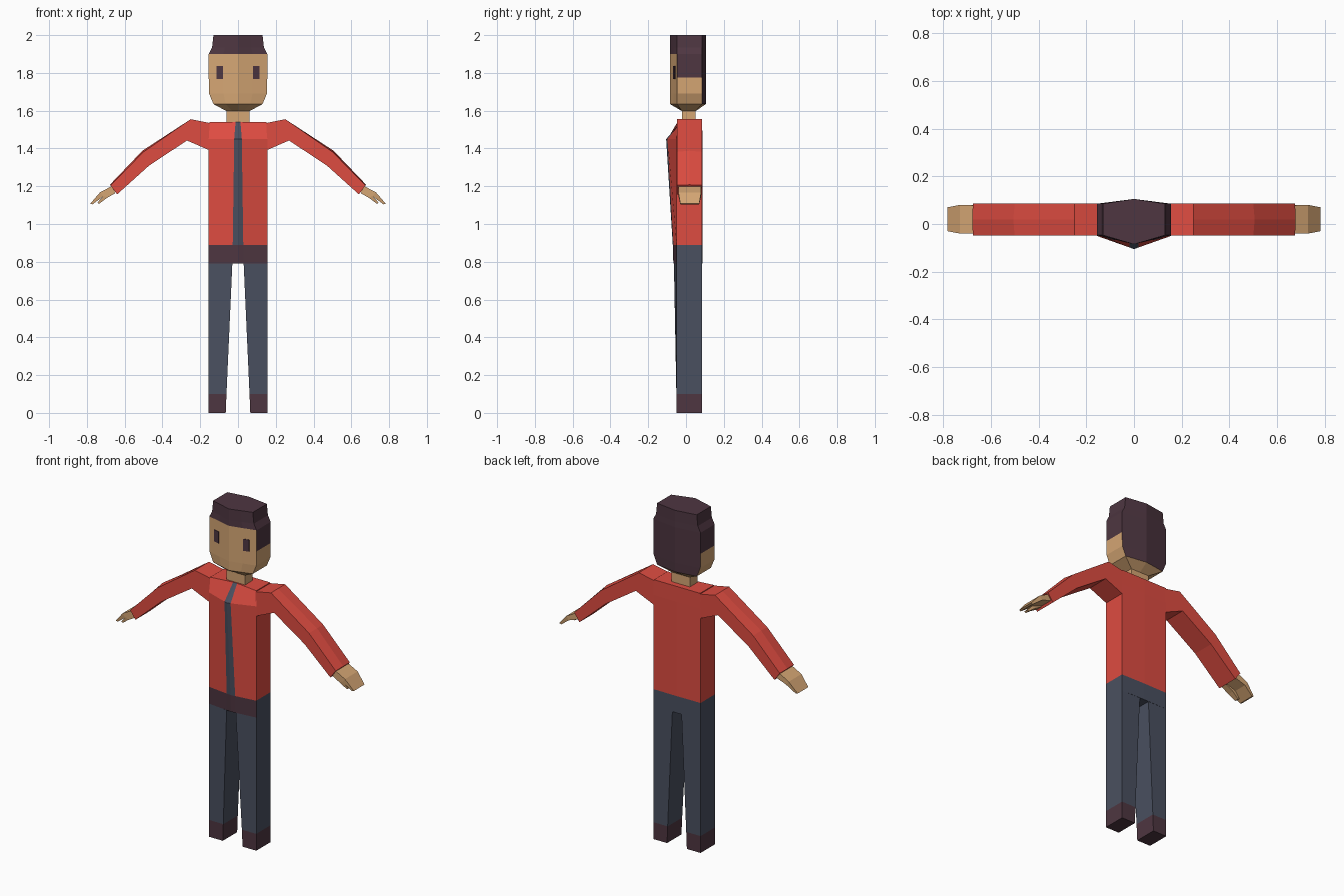
import bpy, bmesh

if "Cube" in bpy.data.objects:
    bpy.data.objects.remove(bpy.data.objects["Cube"])


def material(name, rgb):
    m = bpy.data.materials.new(name)
    m.diffuse_color = [((c / 255 + 0.055) / 1.055) ** 2.4 for c in rgb] + [1]
    m.use_nodes = True
    m.node_tree.nodes["Principled BSDF"].inputs["Base Color"].default_value = m.diffuse_color
    return m


RED = material("red_cloth", (222, 76, 65))
SKIN = material("skin", (213, 166, 116))
PLUM = material("dark_plum", (78, 54, 65))
NAVY = material("slate_navy", (74, 80, 96))


def loft(name, rings, mats, rule=lambda level, seg: 0):
    """Skin a list of equal point rings; rule picks a material per face."""
    bm = bmesh.new()
    vs = [[bm.verts.new(p) for p in r] for r in rings]
    n = len(rings[0])
    for k in range(len(rings) - 1):
        for j in range(n):
            i = (j + 1) % n
            f = bm.faces.new((vs[k][j], vs[k][i], vs[k + 1][i], vs[k + 1][j]))
            f.material_index = rule(k, j)
    bm.faces.new(vs[0]).material_index = rule(0, 0)
    bm.faces.new(vs[-1]).material_index = rule(len(rings) - 2, 0)
    bmesh.ops.recalc_face_normals(bm, faces=bm.faces[:])
    me = bpy.data.meshes.new(name)
    bm.to_mesh(me)
    bm.free()
    for m in mats:
        me.materials.append(m)
    ob = bpy.data.objects.new(name, me)
    bpy.context.collection.objects.link(ob)
    return ob


def body_ring(z, w, side_y, mid_y, back_y, back_mid, s):
    """Horizontal ring with a front ridge; segments 0-3 front, 4 and 7 sides, 5-6 back."""
    q = mid_y + (side_y - mid_y) * s / w
    return [(w, side_y, z), (s, q, z), (0, mid_y, z), (-s, q, z), (-w, side_y, z),
            (-w, back_y, z), (0, back_mid, z), (w, back_y, z)]


def limb_ring(sx, top, bot, y0, y1, ridge=0):
    """Cross-section of an arm or hand from its upper and lower (x, z) corners."""
    ym = (y0 + y1) / 2
    return [(sx * top[0], y0, top[1]), (sx * (top[0] + ridge), ym, top[1] + ridge),
            (sx * top[0], y1, top[1]), (sx * bot[0], y1, bot[1]), (sx * bot[0], y0, bot[1])]


# Jacket with zip stripe on the two centre front segments
loft("jacket", [body_ring(0.89, 0.155, -0.05, -0.07, 0.085, 0.087, 0.028),
                body_ring(1.45, 0.155, -0.05, -0.105, 0.085, 0.087, 0.02),
                body_ring(1.54, 0.152, -0.045, -0.025, 0.085, 0.085, 0.013)],
     [RED, NAVY], lambda k, j: int(j in (1, 2)))

# Hips, with the hem showing only on the front
loft("hips", [body_ring(0.79, 0.155, -0.05, -0.067, 0.085, 0.087, 0.03),
              body_ring(0.89, 0.155, -0.05, -0.07, 0.085, 0.087, 0.03)],
     [NAVY, PLUM], lambda k, j: int(0 < j < 4 or (j == 0)))
# Underside and top of the hips stay navy
for p in bpy.data.objects["hips"].data.polygons:
    if abs(p.normal.z) > 0.9:
        p.material_index = 0

# Neck
loft("neck", [[(x, y, z) for x, y in ((-.06, -.02), (.06, -.02), (.06, .05), (-.06, .05))]
              for z in (1.53, 1.61)], [SKIN])


# Head: hair covers the back, upper sides and a band above the brow
def hair(k, j):
    start = 4 if j < 4 else (1 if j in (5, 6) else 3)
    return int(k >= start)


levels = [(1.597, 0.06), (1.635, 0.13), (1.69, 0.153), (1.775, 0.155),
          (1.9, 0.155), (1.935, 0.137), (2.0, 0.13)]
loft("head", [body_ring(z, w, -0.02, -0.02, 0.05, 0.05, w / 2) if i == 0 else
              body_ring(z, w, -0.047, -0.085, 0.085, 0.105, w / 2)
              for i, (z, w) in enumerate(levels)], [SKIN, PLUM], hair)

for sx, side in ((1, "right"), (-1, "left")):
    # Eye plate lying on the angled face
    def face_y(x):
        return -0.085 + 0.038 * x / 0.155
    loft(side + "_eye", [[(sx * x, face_y(x) + d, z) for x, d in
                          ((.08, -.003), (.115, -.003), (.115, .003), (.08, .003))]
                         for z in (1.767, 1.837)], [PLUM])

    # Leg with shoe
    loft(side + "_leg", [[(sx * .155, -.05, z), (sx * xi, yi, z), (sx * xi, .085, z),
                          (sx * .155, .085, z)]
                         for z, xi, yi in ((0, .065, -.05), (.1, .061, -.051), (.79, .03, -.064))],
         [PLUM, NAVY], lambda k, j: k)

    # Sleeve: shoulder, elbow, wrist
    loft(side + "_sleeve", [limb_ring(sx, t, b, -0.048, 0.085, r) for t, b, r in (
        ((.15, 1.535), (.15, 1.39), 0), ((.25, 1.555), (.27, 1.442), 0),
        ((.50, 1.382), (.47, 1.31), .006), ((.675, 1.205), (.64, 1.157), .003))], [RED])

    # Hand: flat mitten of fingers bending down
    loft(side + "_hand", [limb_ring(sx, t, b, y0, y1) for t, b, y0, y1 in (
        ((.66, 1.205), (.64, 1.172), -.04, .078), ((.73, 1.168), (.712, 1.147), -.04, .08),
        ((.782, 1.108), (.77, 1.104), -.03, .07))], [SKIN])
    # Thumb under the palm
    loft(side + "_thumb", [limb_ring(sx, t, b, y0, y1) for t, b, y0, y1 in (
        ((.67, 1.18), (.65, 1.163), -.038, .0), ((.71, 1.15), (.695, 1.137), -.038, .0),
        ((.745, 1.112), (.735, 1.107), -.03, -.005))], [SKIN])
